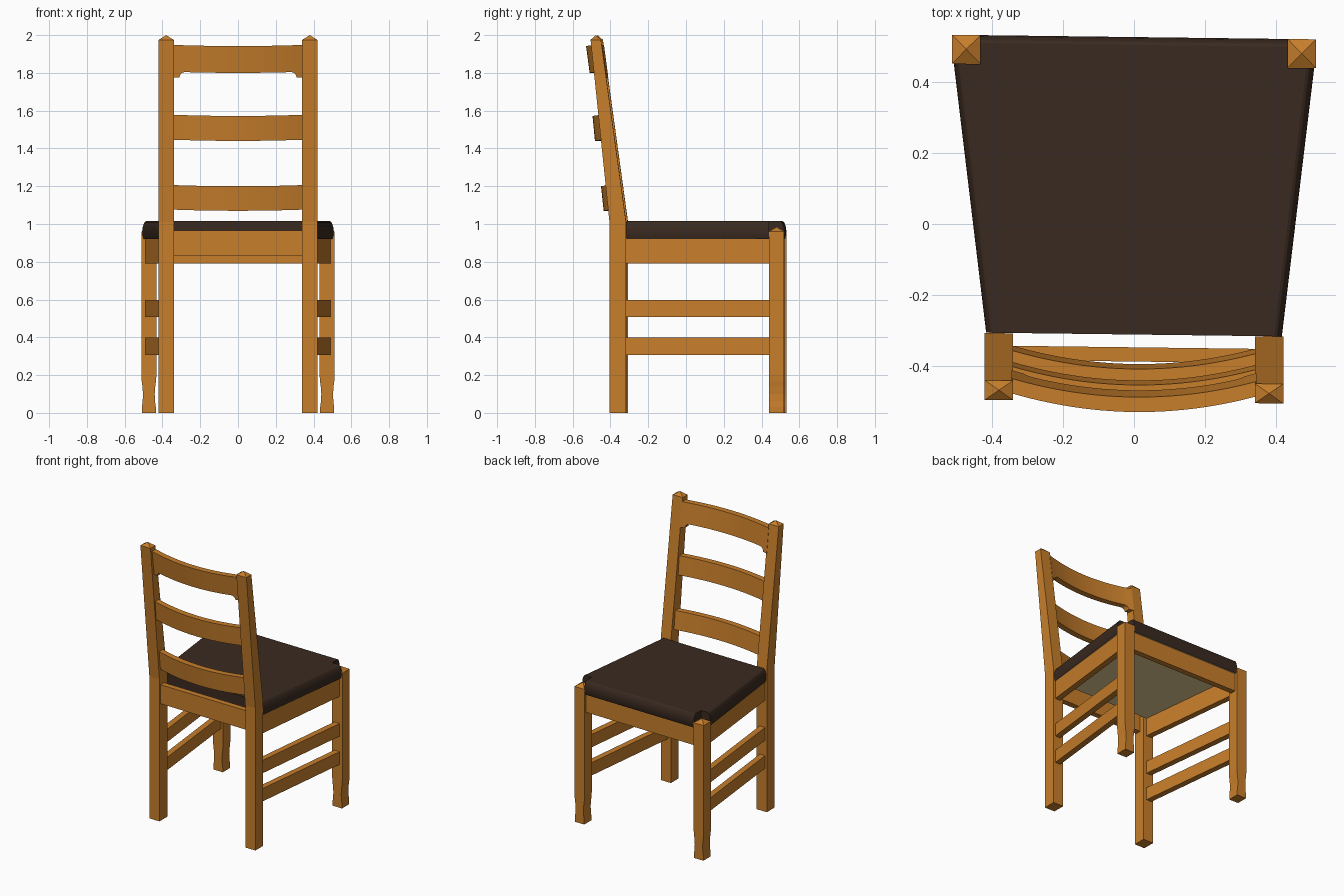
import bpy, math

if "Cube" in bpy.data.objects:
    bpy.data.objects.remove(bpy.data.objects["Cube"])

SKEW = -0.0125  # the chair is turned very slightly


def material(name, srgb):
    m = bpy.data.materials.new(name)
    lin = [((c / 255 + 0.055) / 1.055) ** 2.4 for c in srgb]
    m.diffuse_color = (*lin, 1)
    m.use_nodes = True
    m.node_tree.nodes["Principled BSDF"].inputs["Base Color"].default_value = m.diffuse_color
    return m


WOOD = material("honey wood", (199, 126, 43))
LEATHER = material("dark brown leather", (58, 42, 32))
LINING = material("olive lining", (226, 206, 150))


def loft(name, rings, mats=(WOOD,), smooth=False):
    """Closed solid through rings of points (a one-point last ring makes a tip)."""
    n = len(rings[0])
    verts = [(x, y + SKEW * x, z) for r in rings for x, y, z in r]
    faces = [tuple(reversed(range(n)))]
    for i in range(len(rings) - 1):
        a, b = i * n, (i + 1) * n
        for j in range(n):
            k = (j + 1) % n
            if len(rings[i + 1]) == 1:
                faces.append((a + j, a + k, b))
            else:
                faces.append((a + j, a + k, b + k, b + j))
    if len(rings[-1]) > 1:
        faces.append(tuple(range((len(rings) - 1) * n, len(rings) * n)))
    me = bpy.data.meshes.new(name)
    me.from_pydata(verts, [], faces)
    for m in mats:
        me.materials.append(m)
    ob = bpy.data.objects.new(name, me)
    bpy.context.collection.objects.link(ob)
    bpy.ops.object.select_all(action='DESELECT')
    bpy.context.view_layer.objects.active = ob
    ob.select_set(True)
    bpy.ops.object.mode_set(mode='EDIT')
    bpy.ops.mesh.select_all(action='SELECT')
    bpy.ops.mesh.normals_make_consistent(inside=False)
    bpy.ops.object.mode_set(mode='OBJECT')
    if smooth:
        bpy.ops.object.shade_smooth_by_angle(angle=math.radians(25))
    return ob


def rect(x0, x1, y0, y1, z):
    return [(x0, y0, z), (x1, y0, z), (x1, y1, z), (x0, y1, z)]


for side, s in (("left", -1), ("right", 1)):
    # back posts: upright to the seat, then leaning back, with pyramid caps
    x0, x1 = s * 0.38 - 0.040, s * 0.38 + 0.040
    loft(f"back_post_{side}", [
        rect(x0, x1, -0.40, -0.312, 0),
        rect(x0, x1, -0.40, -0.312, 1.01),
        rect(x0, x1, -0.50, -0.445, 1.975),
        [(s * 0.38, -0.472, 2.0)]])

    # front legs: narrowed ankle, small foot, pyramid cap
    c = s * 0.472
    prof = [(0, 0.037), (0.03, 0.037), (0.06, 0.033), (0.10, 0.031),
            (0.14, 0.034), (0.17, 0.038), (0.20, 0.040), (0.96, 0.040)]
    loft(f"front_leg_{side}",
         [rect(c - w, c + w, 0.445, 0.526, z) for z, w in prof]
         + [[(c, 0.486, 0.985)]])

    # side apron and two side rungs
    for name, z0, z1 in (("side_apron", 0.79, 0.925),
                         ("upper_rung", 0.507, 0.598), ("lower_rung", 0.307, 0.398)):
        loft(f"{name}_{side}", [
            [(s * xc + dx, y, z) for dx, z in
             ((-0.021, z0), (0.021, z0), (0.021, z1), (-0.021, z1))]
            for xc, y in ((0.383, -0.33), (0.472, 0.47))])

# front and back aprons
loft("front_apron", [rect(-0.45, 0.45, 0.468, 0.508, z) for z in (0.79, 0.925)])
loft("back_apron", [rect(-0.35, 0.35, -0.387, -0.347, z) for z in (0.83, 0.965)])


# curved back slats; the top one has small brackets at its ends
def drop(x):
    t = (abs(x) - 0.28) / 0.03
    return 0.03 * (1 - math.sqrt(1 - min(t, 1) ** 2)) if t > 0 else 0


def slat(name, z0, z1, yf0, yf1, bracket=False):
    xs = [-0.345 + 0.69 * i / 24 for i in range(25)]
    if bracket:
        xs += [s * v for s in (-1, 1) for v in (0.28, 0.292, 0.30, 0.306, 0.309, 0.31)]
    rings = []
    for x in sorted(xs):
        e = (x / 0.34) ** 2
        y, z = 0.047 * e, 0.006 * e
        d = drop(x) if bracket else 0
        yb = yf0 + d * (yf0 - yf1) / (z1 - z0)
        rings.append([(x, yb + y, z0 + z - d), (x, yf1 + y, z1 + z),
                      (x, yf1 + y - 0.042, z1 + z), (x, yb + y - 0.042, z0 + z - d)])
    loft(name, rings, smooth=True)


slat("lower_slat", 1.07, 1.20, -0.394, -0.408)
slat("middle_slat", 1.44, 1.572, -0.440, -0.453)
slat("top_slat", 1.80, 1.942, -0.468, -0.487, True)


# cushion with rounded front and sides, notched round the front legs
def outline(z, d):
    half = [(0.416 - d, -0.311), (0.507 - d, 0.445), (0.433, 0.445), (0.433, 0.526 - d)]
    return [(x, y, z) for x, y in half] + [(-x, y, z) for x, y in reversed(half)]


seat = loft("seat_cushion", [outline(z, d) for z, d in (
    (0.92, 0.008), (0.94, 0.002), (0.965, 0), (0.985, 0.003),
    (1.003, 0.009), (1.011, 0.014), (1.015, 0.022))], (LEATHER, LINING), True)
for p in seat.data.polygons:
    if p.normal.z < -0.9:
        p.material_index = 1
